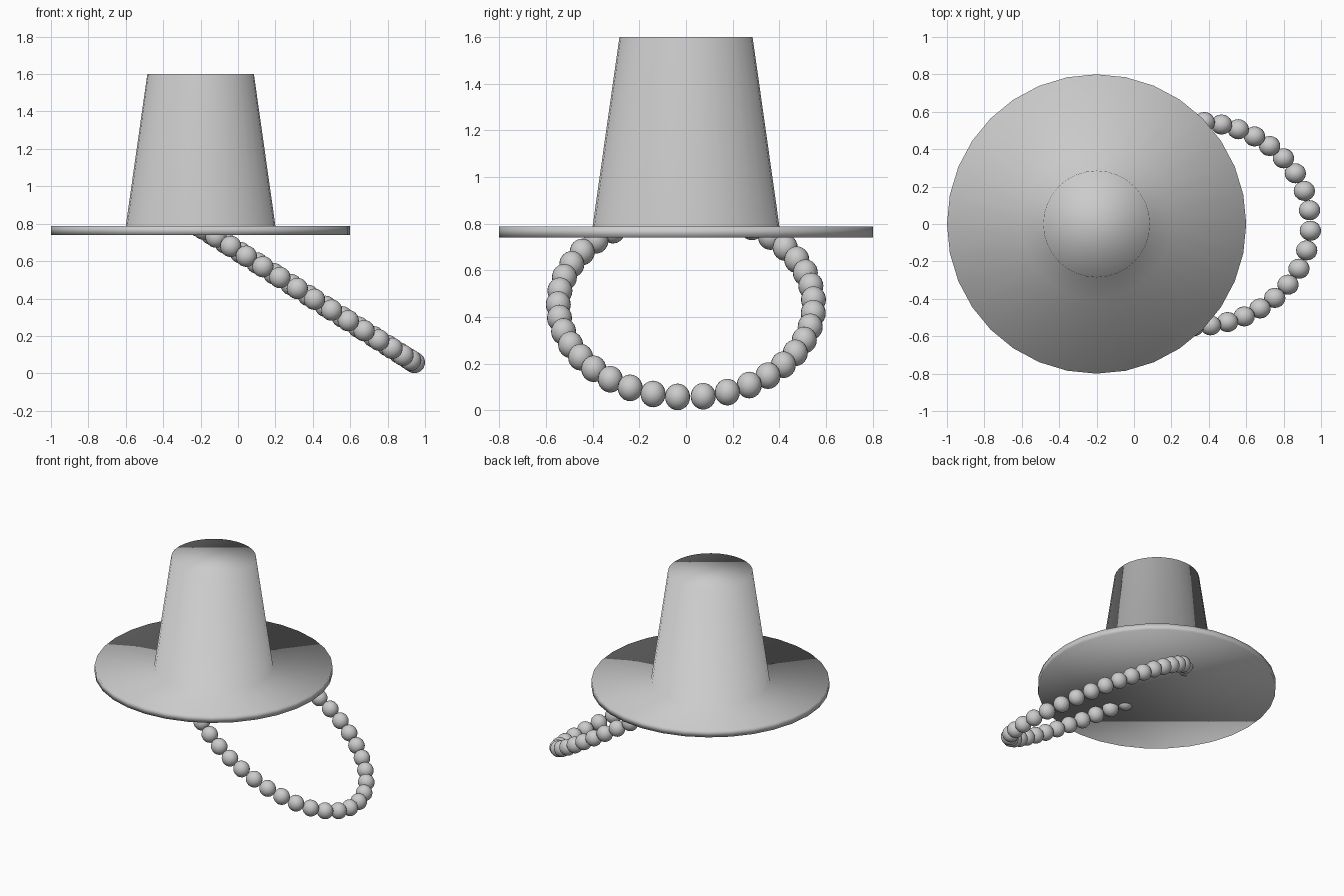
import bpy, bmesh
from math import sin, cos, pi, radians, hypot
from mathutils import Matrix, Vector

if "Cube" in bpy.data.objects:
    bpy.data.objects.remove(bpy.data.objects["Cube"])


def make_object(name, bm):
    bmesh.ops.recalc_face_normals(bm, faces=bm.faces)
    for f in bm.faces:
        f.smooth = True
    mesh = bpy.data.meshes.new(name)
    bm.to_mesh(mesh)
    bm.free()
    obj = bpy.data.objects.new(name, mesh)
    bpy.context.collection.objects.link(obj)
    return obj


# Hat: brim and tapered crown turned from one profile (radius, height)
SIDES = 32
profile = [(0.80, 0.74), (0.80, 0.788), (0.40, 0.788), (0.285, 1.60)]
bm = bmesh.new()
rings = [[bm.verts.new((r * cos(2 * pi * i / SIDES), r * sin(2 * pi * i / SIDES), z))
          for i in range(SIDES)] for r, z in profile]
for lo, hi in zip(rings, rings[1:]):
    for i in range(SIDES):
        j = (i + 1) % SIDES
        bm.faces.new((lo[i], lo[j], hi[j], hi[i]))
bm.faces.new(rings[0])
bm.faces.new(rings[-1])
hat = make_object("hat_brim_and_crown", bm)
hat.location.x = -0.2

# Bead strap: evenly spaced beads on a tilted ellipse that passes up into the crown
BEADS, LONG, WIDE = 37, 0.735, 0.547
TILT = radians(32.3)
CENTRE = Vector((0.323, 0, 0.45))
STEPS = 2000
START = -0.066  # first bead sits just off the lowest point


def on_ellipse(t):
    return LONG * cos(t), WIDE * sin(t)


lengths = [0.0]
for k in range(STEPS):
    a = on_ellipse(START + 2 * pi * k / STEPS)
    b = on_ellipse(START + 2 * pi * (k + 1) / STEPS)
    lengths.append(lengths[-1] + hypot(b[0] - a[0], b[1] - a[1]))

bm = bmesh.new()
k = 0
for n in range(BEADS):
    while lengths[k] < lengths[-1] * n / BEADS:
        k += 1
    u, v = on_ellipse(START + 2 * pi * k / STEPS)
    place = Matrix.Translation(CENTRE + Vector((u * cos(TILT), v, -u * sin(TILT))))
    bmesh.ops.create_uvsphere(bm, u_segments=20, v_segments=12, radius=0.057,
                              matrix=place @ Matrix.Diagonal((1, 0.94, 1, 1)))
make_object("bead_strap", bm)
